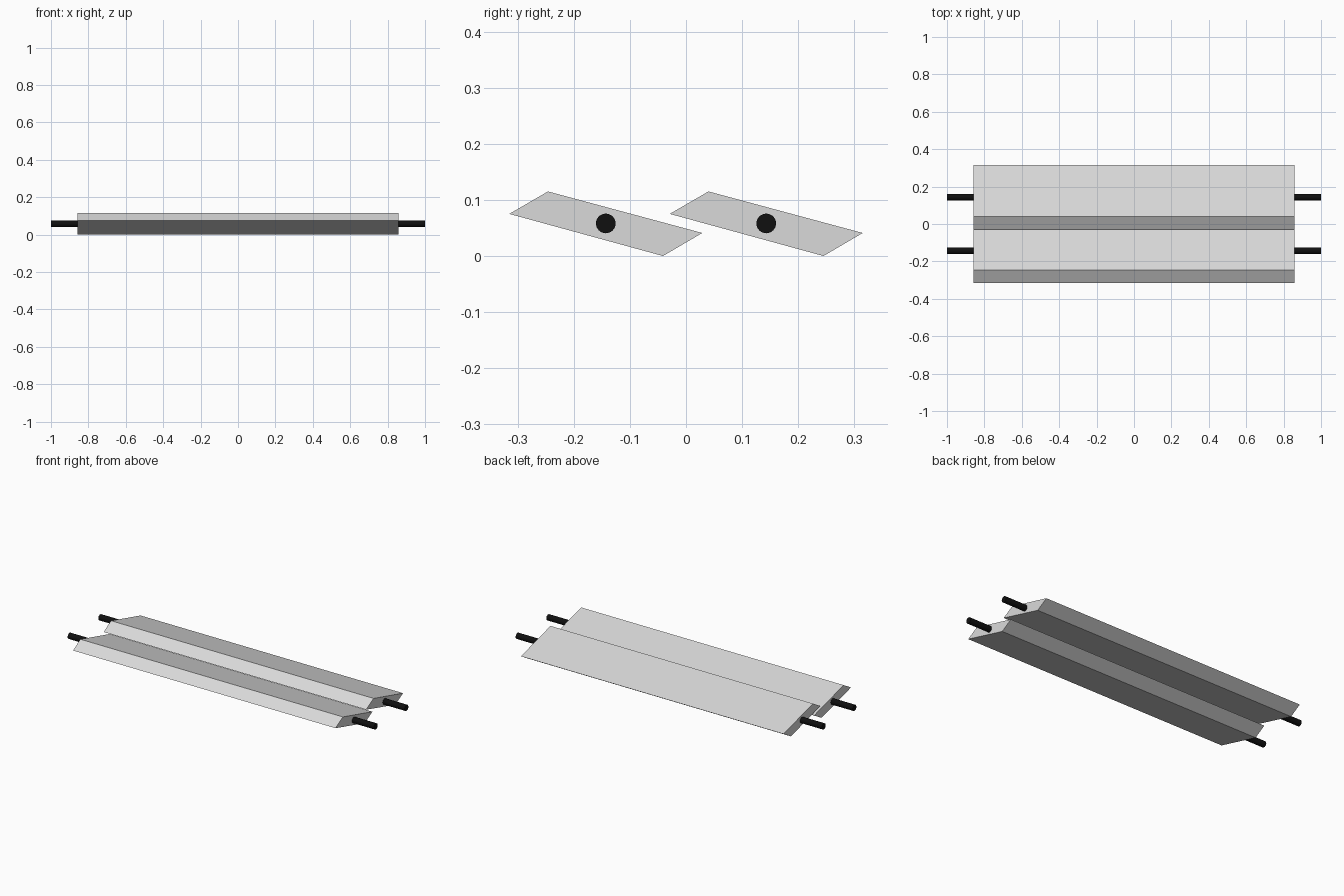
import bpy, bmesh, math

if "Cube" in bpy.data.objects:
    bpy.data.objects.remove(bpy.data.objects["Cube"])

def material(name, rgb):
    m = bpy.data.materials.new(name)
    m.diffuse_color = (*rgb, 1)
    m.use_nodes = True
    m.node_tree.nodes["Principled BSDF"].inputs["Base Color"].default_value = m.diffuse_color
    return m

GREY = material("light grey", (0.7, 0.7, 0.7))
BLACK = material("black", (0.005, 0.005, 0.005))

HALF_SLAT = 0.857   # half length of a slat
AXIS_Z = 0.058
# Slanted parallelogram section (y, z), relative to the pivot in y
PROFILE = [(-0.172, 0.075), (-0.102, 0.0), (0.172, 0.041), (0.103, 0.115)]
PROFILE = [(-0.172, 0.075), (0.102, 0.0), (0.172, 0.041), (-0.103, 0.115)]

def slat(name, y):
    bm = bmesh.new()
    face = bm.faces.new([bm.verts.new((-HALF_SLAT, y + py, pz)) for py, pz in PROFILE])
    ext = bmesh.ops.extrude_face_region(bm, geom=[face])
    verts = [g for g in ext["geom"] if isinstance(g, bmesh.types.BMVert)]
    bmesh.ops.translate(bm, verts=verts, vec=(2 * HALF_SLAT, 0, 0))
    bmesh.ops.recalc_face_normals(bm, faces=bm.faces)
    mesh = bpy.data.meshes.new(name)
    bm.to_mesh(mesh)
    bm.free()
    mesh.materials.append(GREY)
    bpy.context.collection.objects.link(bpy.data.objects.new(name, mesh))

def pivot_rod(name, y):
    bpy.ops.mesh.primitive_cylinder_add(vertices=32, radius=0.0175, depth=2,
                                        location=(0, y, AXIS_Z), rotation=(0, math.pi / 2, 0))
    rod = bpy.context.object
    rod.name = name
    rod.data.materials.append(BLACK)
    bpy.ops.object.shade_smooth_by_angle()

# Two overlapping louvre slats, each on its own rod
for label, y in (("front", -0.143), ("back", 0.143)):
    slat(label + "_slat", y)
    pivot_rod(label + "_pivot_rod", y)
